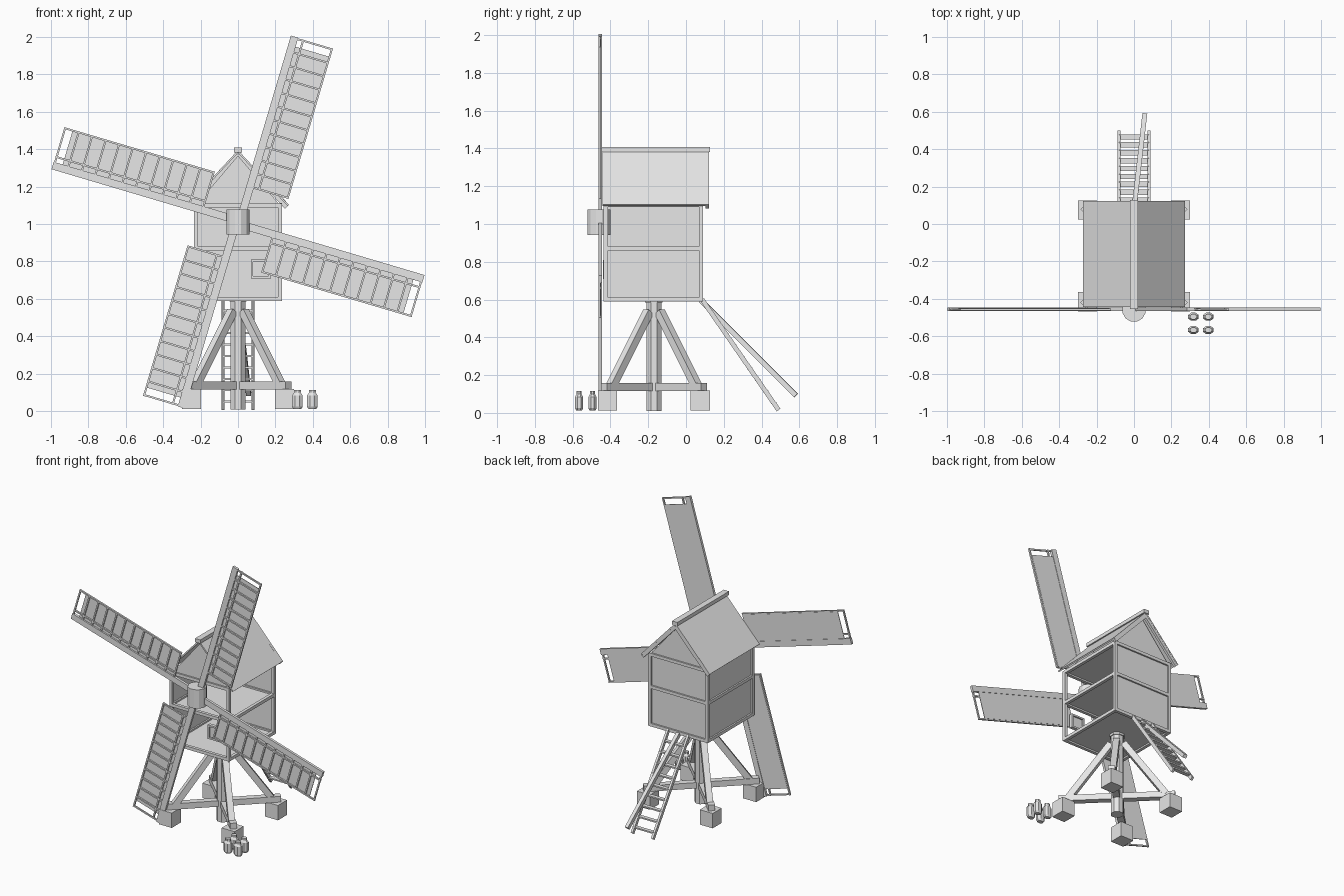
import bpy, bmesh, math
from mathutils import Vector, Matrix

cube = bpy.data.objects.get("Cube")
if cube:
    bpy.data.objects.remove(cube, do_unlink=True)

mat = bpy.data.materials.new("pale grey")
mat.use_nodes = True
mat.diffuse_color = (0.8, 0.8, 0.8, 1)
mat.node_tree.nodes["Principled BSDF"].inputs["Base Color"].default_value = mat.diffuse_color


def make(name, bm):
    mesh = bpy.data.meshes.new(name)
    bm.to_mesh(mesh)
    bm.free()
    mesh.materials.append(mat)
    obj = bpy.data.objects.new(name, mesh)
    bpy.context.collection.objects.link(obj)
    return obj


def box(bm, lo, hi):
    lo, hi = Vector(lo), Vector(hi)
    m = Matrix.Translation((lo + hi) / 2) @ Matrix.Diagonal((hi - lo).to_4d())
    m[3][3] = 1
    bmesh.ops.create_cube(bm, size=1, matrix=m)


def beam(bm, a, b, w, h, up=(0, 0, 1)):
    """Square timber from a to b; h is measured towards up."""
    a, b = Vector(a), Vector(b)
    d = (b - a).normalized()
    side = d.cross(Vector(up)).normalized()
    rot = Matrix((side, d, side.cross(d))).transposed().to_4x4()
    m = Matrix.Translation((a + b) / 2) @ rot @ Matrix.Diagonal((w, (b - a).length, h, 1))
    bmesh.ops.create_cube(bm, size=1, matrix=m)


def sheet(bm, *pts):
    bm.faces.new([bm.verts.new(p) for p in pts])


def turned(bm, centre, r1, r2, z0, z1, sides, flat=1):
    m = Matrix.Translation((*centre, (z0 + z1) / 2)) @ Matrix.Diagonal((1, flat, 1, 1))
    m = m @ Matrix.Rotation(math.pi / sides, 4, "Z")
    bmesh.ops.create_cone(bm, cap_ends=True, segments=sides, radius1=r1, radius2=r2,
                          depth=z1 - z0, matrix=m)


X, Y0, Y1 = 0.225, -0.425, 0.08
LEVELS = (0.6, 0.87, 1.1)
PY = -0.17

# Closed walls and the gables
bm = bmesh.new()
sheet(bm, (X, Y1, 0.6), (-X, Y1, 0.6), (-X, Y1, 1.1), (X, Y1, 1.1))
make("back_wall", bm)
bm = bmesh.new()
sheet(bm, (-X, Y1, 0.6), (-X, Y0, 0.6), (-X, Y0, 1.1), (-X, Y1, 1.1))
make("side_wall", bm)
for name, y, s in (("front_gable", Y0, 1), ("back_gable", Y1, -1)):
    bm = bmesh.new()
    sheet(bm, (-s * X, y, 1.1), (s * X, y, 1.1), (0, y, 1.365))
    make(name, bm)

# Floors
for name, z in zip(("lower_floor", "upper_floor", "attic_floor"), LEVELS):
    bm = bmesh.new()
    sheet(bm, (-X, Y0, z), (X, Y0, z), (X, Y1, z), (-X, Y1, z))
    make(name, bm)

# Timber frame
bm = bmesh.new()
t = 0.011
for sx in (-1, 1):
    for y in (Y0, Y1):
        box(bm, (sx * X - t, y - t, 0.59), (sx * X + t, y + t, 1.11))
    for z in LEVELS:
        beam(bm, (sx * X, Y0, z), (sx * X, Y1, z), 2 * t, 2 * t)
for y in (Y0, Y1):
    for z in LEVELS:
        beam(bm, (-X, y, z), (X, y, z), 2 * t, 2 * t)
make("body_frame", bm)

# Roof slopes, rear barge boards and ridge
bm = bmesh.new()
for s in (-1, 1):
    beam(bm, (s * 0.135, -0.442, 1.242), (s * 0.135, 0.122, 1.242), 0.39, 0.01,
         up=(s * 0.29, 0, 0.27))
make("roof", bm)
bm = bmesh.new()
for s in (-1, 1):
    beam(bm, (0, 0.112, 1.372), (s * 0.262, 0.112, 1.092), 0.018, 0.03)
make("barge_boards", bm)
bm = bmesh.new()
box(bm, (-0.021, -0.455, 1.382), (0.021, 0.128, 1.408))
make("ridge_cap", bm)

# Small front window frame
bm = bmesh.new()
for x in (0.075, 0.17):
    box(bm, (x - 0.006, -0.44, 0.71), (x + 0.006, -0.415, 0.81))
for z in (0.716, 0.804):
    box(bm, (0.07, -0.44, z - 0.006), (0.175, -0.415, z + 0.006))
box(bm, (0.075, -0.43, 0.716), (0.17, -0.425, 0.804))
make("front_window", bm)

# Main post
bm = bmesh.new()
turned(bm, (0, PY), 0.043, 0.043, 0.01, 0.59, 8)
turned(bm, (0, PY), 0.05, 0.05, 0.585, 0.61, 8)
make("main_post", bm)

# Foundation blocks, cross beams and braces
blocks, cross, braces = bmesh.new(), bmesh.new(), bmesh.new()
for sx in (-1, 1):
    beam(cross, (-sx * 0.27, PY - 0.265, 0.138), (sx * 0.27, PY + 0.265, 0.138), 0.045, 0.042)
    for sy in (-1, 1):
        cx, cy = sx * 0.248, PY + sy * 0.245
        box(blocks, (cx - 0.051, cy - 0.051, 0.012), (cx + 0.051, cy + 0.051, 0.118))
        beam(braces, (sx * 0.225, PY + sy * 0.225, 0.145), (sx * 0.03, PY + sy * 0.03, 0.535),
             0.042, 0.042)
make("foundation_blocks", blocks)
make("cross_beams", cross)
make("braces", braces)

# Rear ladder and tail pole
bm = bmesh.new()
top, foot = Vector((0, 0.085, 0.6)), Vector((0, 0.49, 0.015))
for x in (-0.08, 0.08):
    off = Vector((x, 0, 0))
    beam(bm, top + off, foot + off, 0.016, 0.024)
for i in range(1, 10):
    p = top.lerp(foot, i / 9.6)
    box(bm, p - Vector((0.08, 0.014, 0.005)), p + Vector((0.08, 0.014, 0.005)))
make("ladder", bm)
bm = bmesh.new()
beam(bm, (0, 0.08, 0.595), (0.057, 0.582, 0.092), 0.026, 0.026)
make("tail_pole", bm)

# Sail hub
bm = bmesh.new()
turned(bm, (0, -0.46), 0.063, 0.063, 0.943, 1.077, 12)
make("sail_hub", bm)

# Four sails, each built upright and then turned about the hub
for i, name in enumerate(("top", "right", "bottom", "left")):
    turn = Matrix.Translation((0, -0.455, 1.01)) @ Matrix.Rotation(
        math.radians(16.5 + 90 * i), 4, "Y")
    stock, lattice, cloth = bmesh.new(), bmesh.new(), bmesh.new()
    box(stock, (-0.012, -0.009, 0), (0.029, 0.009, 1.035))
    for k in range(12):
        u = 0.2 + k * 0.0752
        box(lattice, (0.0, -0.008, u - 0.005), (0.223, 0.002, u + 0.005))
    for v in (0.058, 0.218):
        box(lattice, (v - 0.005, -0.008, 0.195), (v + 0.005, 0.004, 1.033))
    box(cloth, (0.029, 0.002, 0.2), (0.215, 0.006, 0.985))
    for part, b in (("stock", stock), ("lattice", lattice), ("cloth", cloth)):
        make(f"{name}_sail_{part}", b).matrix_world = turn

# Four small cans beside the mill
bm = bmesh.new()
for x in (0.317, 0.397):
    for y in (-0.495, -0.566):
        c = (x, y)
        turned(bm, c, 0.022, 0.031, 0.012, 0.025, 8, 0.75)
        turned(bm, c, 0.031, 0.031, 0.025, 0.085, 8, 0.75)
        turned(bm, c, 0.031, 0.018, 0.085, 0.1, 8, 0.75)
        turned(bm, c, 0.02, 0.02, 0.1, 0.115, 8, 0.75)
make("cans", bm)
